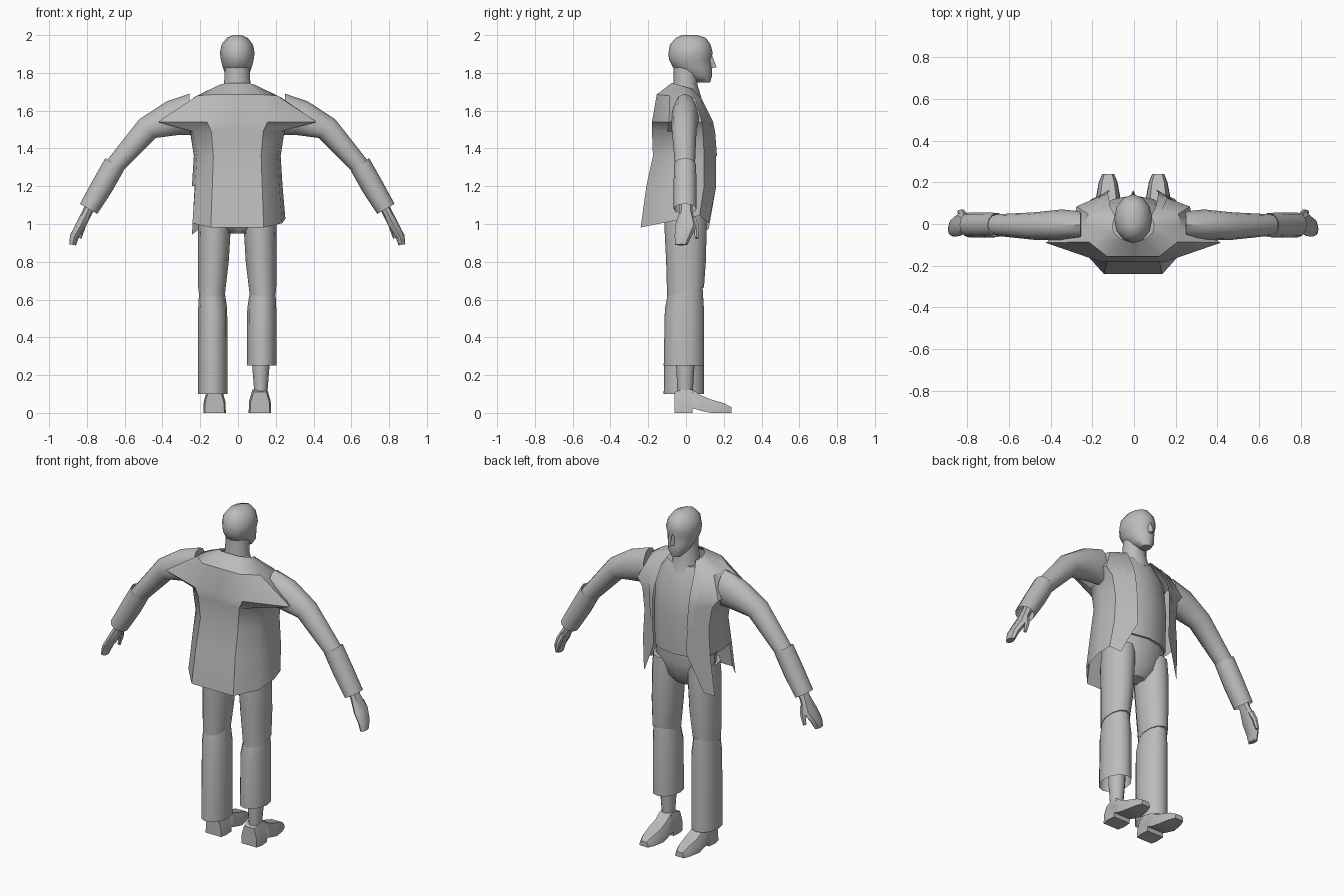
import bpy, bmesh, math
from mathutils import Vector

if "Cube" in bpy.data.objects:
    bpy.data.objects.remove(bpy.data.objects["Cube"], do_unlink=True)

grey = bpy.data.materials.new("plain grey")
grey.use_nodes = True
grey.diffuse_color = (0.5, 0.5, 0.5, 1)
grey.node_tree.nodes["Principled BSDF"].inputs["Base Color"].default_value = (0.5, 0.5, 0.5, 1)

CENTRE = -0.004  # the body's own middle line


def finish(name, bm, angle=40):
    bmesh.ops.recalc_face_normals(bm, faces=bm.faces)
    mesh = bpy.data.meshes.new(name)
    bm.to_mesh(mesh)
    bm.free()
    mesh.materials.append(grey)
    obj = bpy.data.objects.new(name, mesh)
    bpy.context.collection.objects.link(obj)
    obj.location.x = CENTRE
    bpy.ops.object.select_all(action="DESELECT")
    obj.select_set(True)
    bpy.context.view_layer.objects.active = obj
    bpy.ops.object.shade_smooth_by_angle(angle=math.radians(angle))
    return obj


def skin(name, rings, closed=True, caps=True, side=1, skip=None, angle=40):
    """Join matching rings of points with quads."""
    bm = bmesh.new()
    rows = [[bm.verts.new((p[0] * side, p[1], p[2])) for p in ring] for ring in rings]
    n = len(rows[0])
    for r, (a, b) in enumerate(zip(rows, rows[1:])):
        for i in range(n if closed else n - 1):
            if skip and skip(r, i):
                continue
            j = (i + 1) % n
            bm.faces.new((a[i], a[j], b[j], b[i]))
    if caps and closed:
        bm.faces.new(rows[0])
        bm.faces.new(rows[-1])
    return finish(name, bm, angle)


def oval(x, y, z, rx, ry, tilt=0, n=12):
    """Ring of points, tilted about the y axis."""
    t = math.radians(tilt)
    ring = []
    for i in range(n):
        a = math.tau * i / n
        u = rx * math.cos(a)
        ring.append(Vector((x + u * math.cos(t), y + ry * math.sin(a), z + u * math.sin(t))))
    return ring


def span(z, y0, y1, rx, x=0):
    """Level ring reaching from y0 to y1."""
    return oval(x, (y0 + y1) / 2, z, rx, (y1 - y0) / 2)


# Head, nose and neck
skin("head", [
    span(1.75, 0.06, 0.128, 0.03), span(1.785, 0, 0.138, 0.06),
    span(1.83, -0.07, 0.138, 0.077), span(1.87, -0.09, 0.13, 0.087),
    span(1.905, -0.093, 0.142, 0.092), span(1.95, -0.085, 0.13, 0.083),
    span(1.985, -0.055, 0.105, 0.056), span(2, -0.02, 0.06, 0.022)], angle=50)
skin("nose", [
    [(-0.02, 0.12, 1.822), (0, 0.162, 1.83), (0.02, 0.12, 1.822)],
    [(-0.008, 0.12, 1.895), (0, 0.138, 1.895), (0.008, 0.12, 1.895)]])
skin("neck", [span(1.64, -0.08, 0.09, 0.085), span(1.74, -0.065, 0.06, 0.07),
              span(1.83, -0.065, 0.07, 0.065)])

# Waistcoat and hips
skin("waistcoat", [
    span(1.16, -0.13, 0.128, 0.195), span(1.4, -0.14, 0.138, 0.195),
    span(1.58, -0.12, 0.115, 0.19), span(1.68, -0.09, 0.07, 0.13)])
skin("hips", [
    span(0.95, -0.05, 0.05, 0.06), span(1, -0.1, 0.09, 0.15),
    span(1.1, -0.115, 0.115, 0.19), span(1.2, -0.12, 0.115, 0.185)])

# Jacket rows: height, half width, opening half width, front y, back y, slope
jacket_rows = [
    (1.725, 0.1, 0.085, 0.03, -0.075, -0.3),
    (1.67, 0.23, 0.11, 0.08, -0.155, -0.1),
    (1.54, 0.29, 0.12, 0.14, -0.18, 0),
    (1.49, 0.25, 0.12, 0.15, -0.18, 0),
    (1.36, 0.23, 0.115, 0.16, -0.175, 0),
    (1.2, 0.24, 0.11, 0.16, -0.21, 0),
    (1.03, 0.255, 0.2, 0.12, -0.24, 0.2)]


def jacket_half(row, side):
    """Points from the front opening round to the middle of the back."""
    z, w, opening, front, back, slope = row
    plan = [(opening, front), (0.94 * w, 0.6 * front), (w, -0.01),
            (0.93 * w, 0.55 * back), (0.55 * w, back), (0, back)]
    if row is jacket_rows[2]:
        plan[3] = (0.42, -0.09)  # flared shoulder corner
    points = [Vector((side * x, y, z + slope * y)) for x, y in plan]
    if row is jacket_rows[-1]:
        points[0].z -= 0.05
        if side < 0:
            points[0].z -= 0.03
            points[1].z -= 0.1  # pointed front tail
    return points


rings = [jacket_half(r, 1) + jacket_half(r, -1)[-2::-1] for r in jacket_rows]
skin("jacket", rings, closed=False, skip=lambda r, i: r == 5 and i in (7, 8))

# Jacket lapels beside the opening
for side, word in ((1, "left"), (-1, "right")):
    edge = [jacket_half(r, side) for r in jacket_rows[:5]]
    skin(word + "_lapel", [[p[0] + Vector((0, 0.004, 0)), p[0].lerp(p[1], 0.3) + Vector((0, 0.004, 0))]
                           for p in edge], closed=False)

# Limbs, mirrored; the left trouser leg is hitched up
for side, word, hem in ((1, "left", 0.25), (-1, "right", 0.1)):
    skin(word + "_upper_sleeve", [
        oval(0.25, -0.005, 1.58, 0.11, 0.065, 88), oval(0.34, -0.005, 1.56, 0.095, 0.075, 68),
        oval(0.475, -0.01, 1.505, 0.066, 0.066, 48), oval(0.655, -0.005, 1.3, 0.05, 0.052, 34)],
        side=side)
    skin(word + "_lower_sleeve", [
        oval(0.65, -0.005, 1.315, 0.059, 0.058, 35), oval(0.715, -0.005, 1.2, 0.059, 0.061, 32),
        oval(0.787, -0.005, 1.08, 0.053, 0.06, 30)], caps=False, side=side)
    skin(word + "_palm", [
        oval(0.76, 0, 1.13, 0.03, 0.035, 30, 8), oval(0.795, 0, 1.06, 0.026, 0.035, 30, 8),
        oval(0.83, 0, 0.99, 0.027, 0.058, 25, 8), oval(0.862, -0.015, 0.935, 0.024, 0.045, 15, 8),
        oval(0.872, -0.025, 0.89, 0.018, 0.032, 10, 8)], side=side)
    skin(word + "_thumb", [
        oval(0.805, 0.035, 1.03, 0.016, 0.02, 30, 6), oval(0.82, 0.055, 0.98, 0.015, 0.016, 20, 6),
        oval(0.835, 0.057, 0.925, 0.01, 0.011, 20, 6)], side=side)

    skin(word + "_thigh", [
        span(1.1, -0.11, 0.105, 0.085, 0.115), span(1, -0.115, 0.11, 0.087, 0.12),
        span(0.8, -0.105, 0.105, 0.082, 0.127),
        [p + Vector((0, 0, 0.25 * p.y)) for p in span(0.64, -0.1, 0.095, 0.071, 0.135)]],
        side=side)
    skin(word + "_trouser_leg", [
        span(0.66, -0.09, 0.088, 0.066, 0.135), span(0.55, -0.112, 0.095, 0.077, 0.13),
        span(hem, -0.118, 0.095, 0.078, 0.13)], caps=False, side=side)
    skin(word + "_ankle", [
        span(0.34, -0.055, 0.05, 0.05, 0.125), span(0.25, -0.052, 0.045, 0.046, 0.125),
        span(0.1, -0.045, 0.035, 0.034, 0.125)], side=side)

    # Shoe sections from heel to toe: y, half width, top, underside
    shoe = []
    for y, w, top, low in ((-0.06, 0.052, 0.11, 0), (-0.02, 0.06, 0.125, 0), (0.034, 0.056, 0.125, 0),
                           (0.036, 0.056, 0.124, 0.025), (0.075, 0.054, 0.095, 0.012),
                           (0.13, 0.058, 0.072, 0), (0.2, 0.045, 0.052, 0), (0.24, 0.029, 0.03, 0)):
        mid = (low + top) / 2
        shoe.append([(0.12 + k * w, y, z) for k, z in
                     ((-1, low), (-0.95, mid), (-0.65, top), (0.65, top), (0.95, mid), (1, low))])
    skin(word + "_shoe", shoe, side=side)
